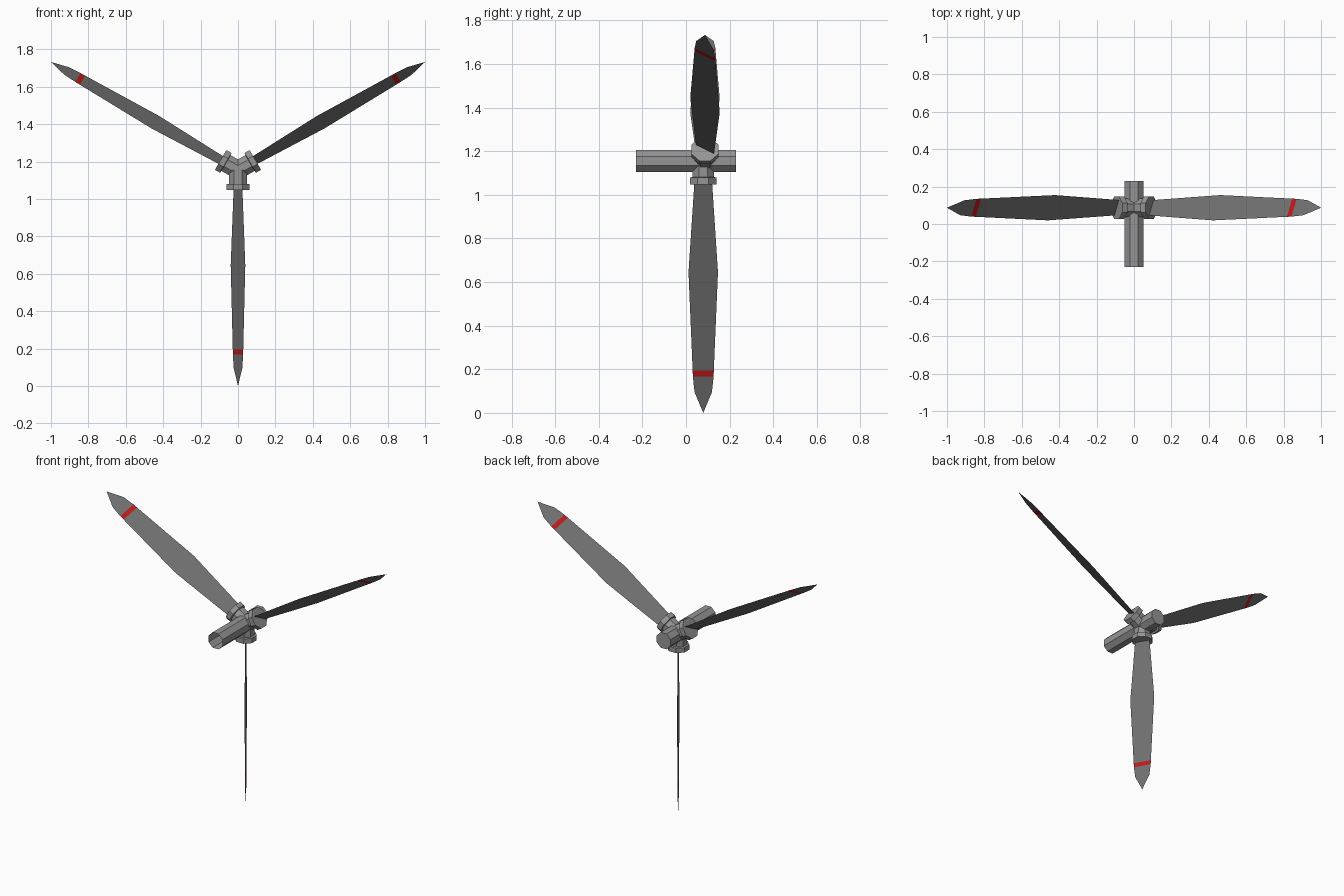
import bpy, bmesh
from math import pi, cos, sin, radians
from mathutils import Matrix, Vector

if "Cube" in bpy.data.objects:
    bpy.data.objects.remove(bpy.data.objects["Cube"])

HUB_Z = 1.155
PITCH = radians(30)


def material(name, rgb):
    m = bpy.data.materials.new(name)
    m.diffuse_color = (*rgb, 1)
    m.use_nodes = True
    m.node_tree.nodes["Principled BSDF"].inputs["Base Color"].default_value = m.diffuse_color
    return m


STEEL = material("hub_grey", (0.3, 0.3, 0.3))
DARK = material("blade_grey", (0.16, 0.16, 0.16))
RED = material("band_red", (0.5, 0.01, 0.01))


def finish(name, bm, mats, matrix):
    bmesh.ops.recalc_face_normals(bm, faces=bm.faces)
    me = bpy.data.meshes.new(name)
    bm.to_mesh(me)
    bm.free()
    for m in mats:
        me.materials.append(m)
    ob = bpy.data.objects.new(name, me)
    bpy.context.collection.objects.link(ob)
    ob.matrix_world = matrix
    return ob


def lathe(name, profile, matrix, cap_start, cap_end, phase, sides=8):
    """Low-poly turned part along local -z; profile holds (distance, radius)."""
    bm = bmesh.new()
    rings = [[bm.verts.new((r * cos(phase + 2 * pi * i / sides),
                            r * sin(phase + 2 * pi * i / sides), -d))
              for i in range(sides)] for d, r in profile]
    for a, b in zip(rings, rings[1:]):
        for i in range(sides):
            j = (i + 1) % sides
            bm.faces.new((a[i], a[j], b[j], b[i]))
    if cap_start:
        bm.faces.new(rings[0])
    if cap_end:
        bm.faces.new(rings[-1])
    return finish(name, bm, [STEEL], matrix)


def blade(name, matrix):
    """Thin flat blade hanging down local -z, with a red band near the tip."""
    stations = [(0.10, 0.047), (0.51, 0.078), (0.96, 0.056),
                (0.988, 0.055), (1.06, 0.046)]
    chord = Vector((sin(PITCH), -cos(PITCH), 0))
    bm = bmesh.new()
    rows = [[bm.verts.new(chord * s * w + Vector((0, 0, -r))) for s in (-1, 1)]
            for r, w in stations]
    for k, (a, b) in enumerate(zip(rows, rows[1:])):
        f = bm.faces.new((a[0], a[1], b[1], b[0]))
        f.material_index = 1 if k == 2 else 0
    tip = bm.verts.new((0, 0, -1.155))
    bm.faces.new((rows[-1][0], rows[-1][1], tip))
    return finish(name, bm, [DARK, RED], matrix)


# shaft: open at the front, closed at the back
lathe("shaft", [(-0.229, 0.054), (0.229, 0.054)],
      Matrix.Translation((0, 0, HUB_Z)) @ Matrix.Rotation(-pi / 2, 4, 'X'),
      True, False, pi / 8)

# three blades, each in a collared socket
for label, turn, y in (("lower", 0, 0.079), ("left", 120, 0.087), ("right", -120, 0.087)):
    place = Matrix.Translation((0, y, HUB_Z)) @ Matrix.Rotation(radians(turn), 4, 'Y')
    lathe(label + "_socket",
          [(0.0, 0.053), (0.074, 0.053), (0.076, 0.066), (0.107, 0.066)],
          place, False, True, pi / 8)
    blade(label + "_blade", place)
